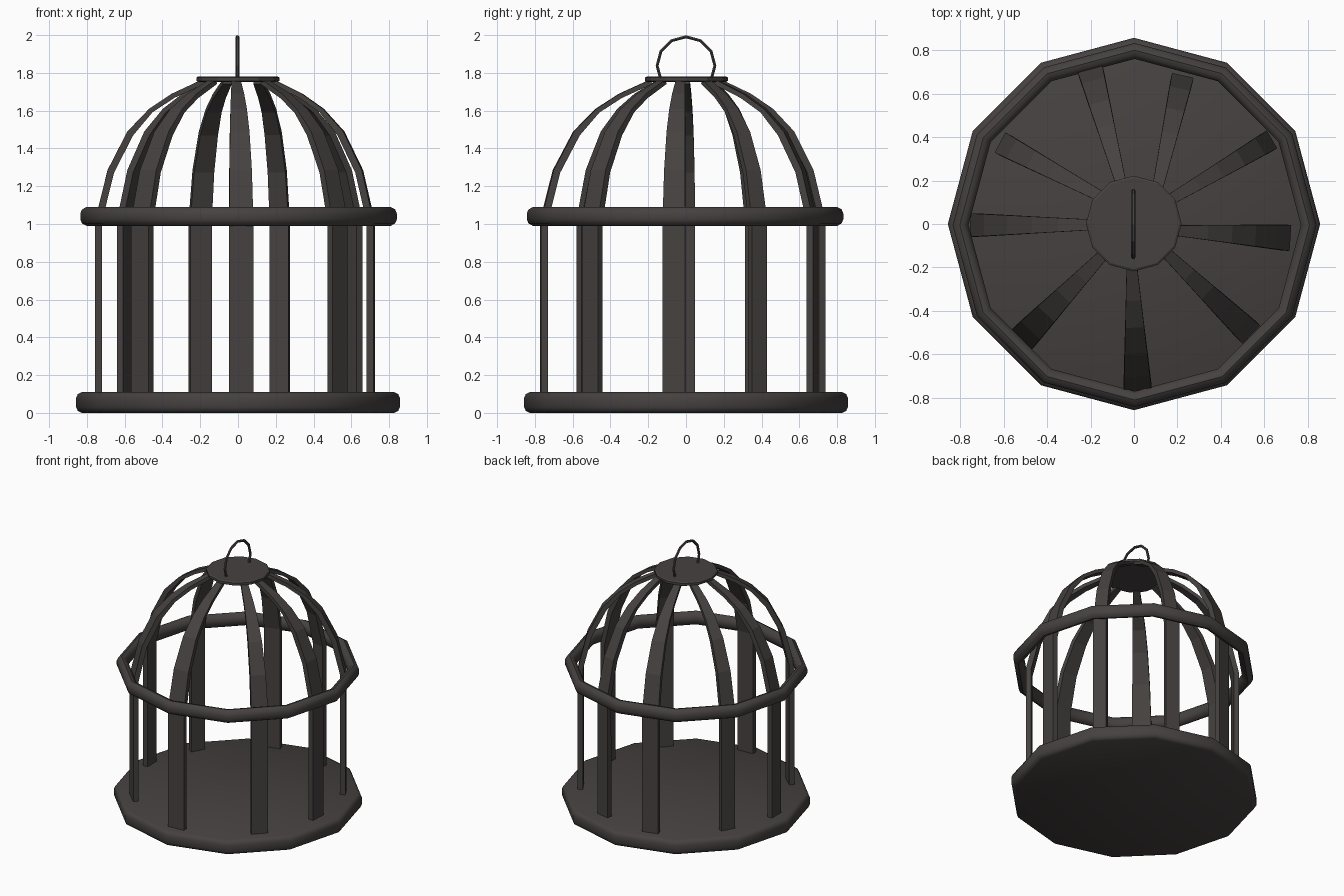
import bpy, bmesh, math
from mathutils import Vector

if "Cube" in bpy.data.objects:
    bpy.data.objects.remove(bpy.data.objects["Cube"])

iron = bpy.data.materials.new("dark_iron")
iron.diffuse_color = (0.060, 0.053, 0.051, 1)
iron.use_nodes = True
iron.node_tree.nodes["Principled BSDF"].inputs["Base Color"].default_value = iron.diffuse_color


def finish(name, bm, smooth=None):
    bmesh.ops.recalc_face_normals(bm, faces=bm.faces)
    me = bpy.data.meshes.new(name)
    bm.to_mesh(me)
    bm.free()
    me.materials.append(iron)
    ob = bpy.data.objects.new(name, me)
    bpy.context.collection.objects.link(ob)
    if smooth:
        bpy.ops.object.select_all(action='DESELECT')
        ob.select_set(True)
        bpy.context.view_layer.objects.active = ob
        bpy.ops.object.shade_smooth_by_angle(angle=math.radians(smooth))
    return ob


def skin(bm, loops, closed=False):
    """Bridge a list of equal point loops into a tube, capping open ends."""
    rows = [[bm.verts.new(p) for p in loop] for loop in loops]
    n = len(rows[0])
    for i in range(len(rows) if closed else len(rows) - 1):
        a, b = rows[i], rows[(i + 1) % len(rows)]
        for j in range(n):
            k = (j + 1) % n
            bm.faces.new((a[j], a[k], b[k], b[j]))
    if not closed:
        bm.faces.new(rows[0])
        bm.faces.new(rows[-1])


def lathe(name, profile, sides=12, closed=False, centre=(0, 0), smooth=None):
    bm = bmesh.new()
    loops = [[(centre[0] + r * math.cos(2 * math.pi * i / sides),
               centre[1] + r * math.sin(2 * math.pi * i / sides), z)
              for i in range(sides)] for r, z in profile]
    skin(bm, loops, closed)
    return finish(name, bm, smooth)


# Solid twelve-sided floor with chamfered rim
lathe("base", [(0.828, 0), (0.848, 0.01), (0.857, 0.03), (0.857, 0.08),
               (0.848, 0.10), (0.828, 0.11)], smooth=40)

# Hoop around the middle
lathe("middle_ring", [(0.805, 0.99), (0.829, 1.003), (0.838, 1.025), (0.838, 1.055),
                      (0.829, 1.077), (0.805, 1.09), (0.785, 1.085), (0.765, 1.06),
                      (0.765, 1.02), (0.785, 0.995)],
      closed=True, centre=(0.003, -0.005), smooth=40)

# Thin cap at the crown
lathe("top_cap", [(0.21, 1.752), (0.22, 1.758), (0.22, 1.775), (0.21, 1.781)],
      centre=(-0.001, 0.002))

# Flat tapered bars: outer angle, outer radius, width, inner angle
BARS = [(-88.7, 0.77, 0.128, -92.5), (-43.3, 0.742, 0.117, -42), (-5.1, 0.723, 0.120, -8.5),
        (31.5, 0.745, 0.095, 33.7), (71.8, 0.72, 0.102, 58), (105.8, 0.752, 0.118, 107.6),
        (148.7, 0.722, 0.105, 141), (180.4, 0.756, 0.108, 181), (225.8, 0.747, 0.13, 225)]
# Outer outline: plan distance from axis, height
OUTLINE = [(0.755, 0.09), (0.755, 1.02), (0.69, 1.285), (0.585, 1.49),
           (0.47, 1.61), (0.35, 1.69), (0.19, 1.765)]
THICK = 0.037


def polar(deg, r):
    a = math.radians(deg)
    return Vector((r * math.cos(a), r * math.sin(a), 0))


for n, (oa, orad, width, ia) in enumerate(BARS):
    inner, outer = polar(ia, 0.21), polar(oa, orad)
    run = (outer - inner).normalized()
    side = Vector((-run.y, run.x, 0))
    pts = []
    for r, z in OUTLINE:
        t = (r - 0.21) / 0.545
        pts.append((inner.lerp(outer, t) + Vector((0, 0, z)), 0.05 + (width - 0.05) * t))
    loops = []
    for i, (p, w) in enumerate(pts):
        d = (pts[min(i + 1, len(pts) - 1)][0] - pts[max(i - 1, 0)][0]).normalized()
        if i == 0:
            d = Vector((0, 0, 1))
        inward = d.cross(side).normalized()
        if inward.dot(run) > 0:
            inward = -inward
        q = p + inward * THICK * (1 if i < 4 else 0.7)
        h = side * w / 2
        loops.append([p - h, p + h, q + h, q - h])
    bm = bmesh.new()
    skin(bm, loops)
    finish(f"bar_{n + 1}", bm)

# Carrying loop standing on the cap
bm = bmesh.new()
loops = []
for i in range(9):
    a = math.radians(-30 + 30 * i)
    loops.append([(-0.003 + 0.01 * math.cos(b),
                   (0.153 + 0.009 * math.sin(b)) * math.cos(a),
                   1.838 + (0.153 + 0.009 * math.sin(b)) * math.sin(a))
                  for b in [math.pi / 3 * k for k in range(6)]])
skin(bm, loops)
finish("hanging_loop", bm)
